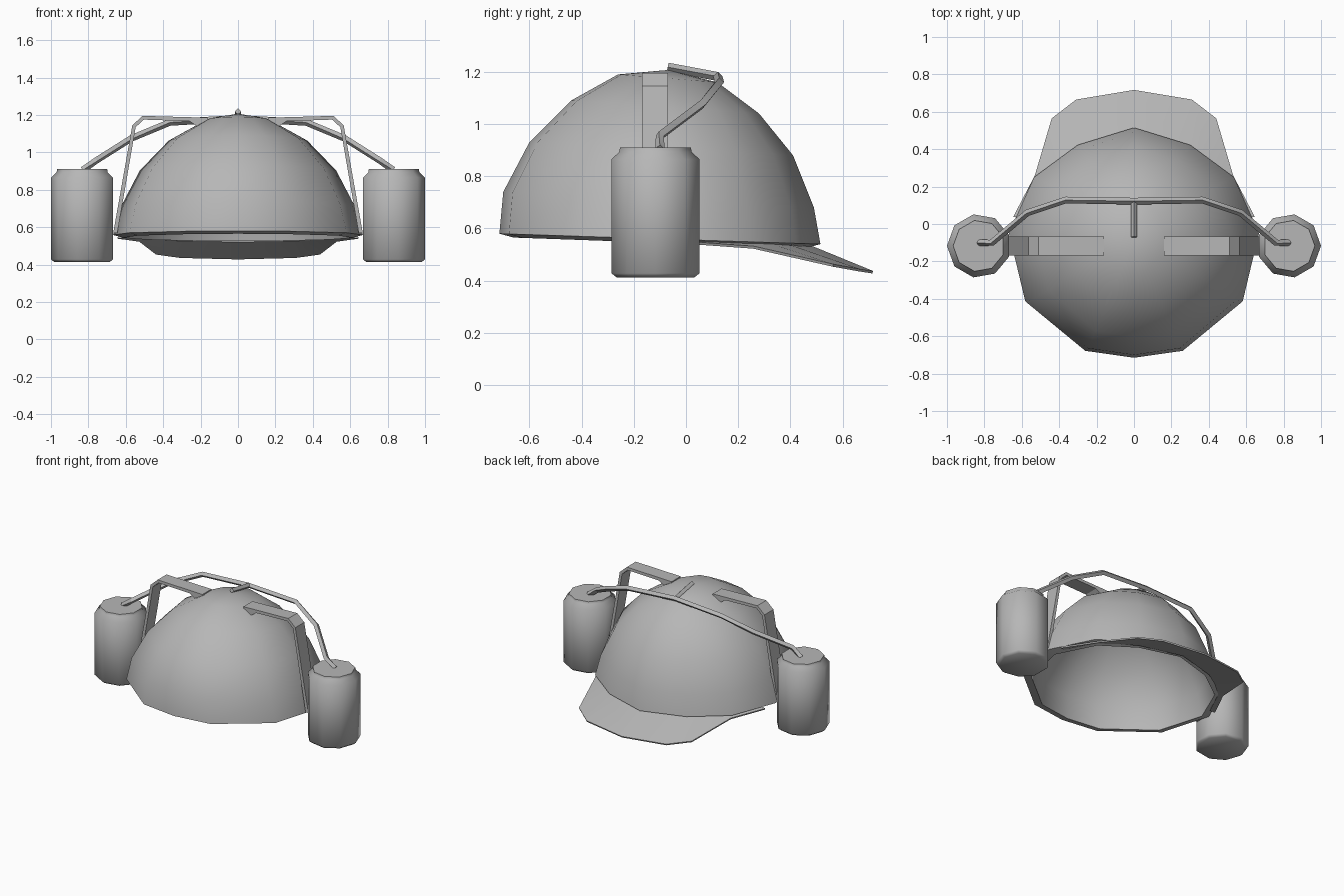
import bpy, bmesh, math
from mathutils import Vector

cube = bpy.data.objects.get("Cube")
if cube:
    bpy.data.objects.remove(cube, do_unlink=True)

grey = bpy.data.materials.new("plain grey")
grey.use_nodes = True
colour = (0.47, 0.47, 0.47, 1)
grey.diffuse_color = colour
grey.node_tree.nodes["Principled BSDF"].inputs["Base Color"].default_value = colour


def finish(name, bm, angle=30):
    bmesh.ops.remove_doubles(bm, verts=bm.verts, dist=0.0005)
    bmesh.ops.recalc_face_normals(bm, faces=bm.faces)
    mesh = bpy.data.meshes.new(name)
    bm.to_mesh(mesh)
    bm.free()
    mesh.materials.append(grey)
    ob = bpy.data.objects.new(name, mesh)
    bpy.context.collection.objects.link(ob)
    bpy.ops.object.select_all(action='DESELECT')
    ob.select_set(True)
    bpy.context.view_layer.objects.active = ob
    bpy.ops.object.shade_smooth_by_angle(angle=math.radians(angle))


def loft(bm, rings):
    """Skin a list of closed rings of points."""
    loops = [[bm.verts.new(p) for p in ring] for ring in rings]
    for a, b in zip(loops, loops[1:]):
        for i in range(len(a)):
            j = (i + 1) % len(a)
            bm.faces.new((a[i], a[j], b[j], b[i]))
    return loops


def mirrored(points):
    return [(-x, y, z) for x, y, z in points]


# Helmet shell: an egg-shaped outline stacked up into a dome, with an inner skin
half = [(0, -1), (.39, -.94), (.87, -.51), (1, .08), (.8, .57), (.45, .85), (0, 1)]
outline = half + [(-x, y) for x, y in half[-2:0:-1]]
# half width, front y, back y, front z, back z
levels = [(.668, -.715, .515, .58, .54), (.627, -.70, .49, .74, .68),
          (.525, -.60, .41, .93, .88), (.37, -.44, .28, 1.09, 1.04),
          (.17, -.26, .12, 1.19, 1.16)]


def dome_ring(level, inset=0, drop=0):
    w, front, back, zf, zb = level
    mid, length = (front + back) / 2, (back - front) / 2
    return [(x * (w - inset), mid + y * (length - inset),
             (zf + zb) / 2 + y * (zb - zf) / 2 - drop) for x, y in outline]


bm = bmesh.new()
inner = [dome_ring(levels[0], .055, .015)]
inner += [dome_ring(l, .045, .012) for l in levels[1:-1]]
inner.append(dome_ring(levels[-1], .02, .035))
loops = loft(bm, inner[::-1] + [dome_ring(l) for l in levels])
for loop, z in ((loops[0], 1.168), (loops[-1], 1.207)):
    top = bm.verts.new((0, -.07, z))
    for i, v in enumerate(loop):
        bm.faces.new((v, loop[(i + 1) % len(loop)], top))
finish("helmet_shell", bm, 50)

# Brim: a thin sloping plate that grows out of the rim
bm = bmesh.new()
inside = [(.61, .03, .553), (.51, .235, .545), (.40, .33, .54), (.29, .405, .535), (0, .49, .53)]
outside = [(.645, .04, .548), (.53, .26, .532), (.44, .565, .463), (.31, .665, .445), (0, .717, .437)]
rows = [[bm.verts.new(p) for p in row + mirrored(row[-2::-1])]
        for row in (inside, outside)]
for i in range(len(rows[0]) - 1):
    bm.faces.new((rows[0][i], rows[1][i], rows[1][i + 1], rows[0][i + 1]))
bmesh.ops.recalc_face_normals(bm, faces=bm.faces)
bmesh.ops.solidify(bm, geom=bm.faces[:], thickness=.01)
finish("brim", bm)

# Cans: nine-sided, with a narrowed neck and a bevelled base
can_profile = [(.152, .413), (.171, .428), (.171, .865), (.141, .893), (.138, .91)]


def can(name, side):
    bm = bmesh.new()
    turns = [i * math.tau / 9 for i in range(9)]
    loops = loft(bm, [[(side * (.829 + r * math.cos(t)), -.117 + r * math.sin(t), z)
                       for t in turns] for r, z in can_profile])
    bm.faces.new(loops[0])
    bm.faces.new(loops[-1])
    finish(name, bm, 60)


# Brackets: bent flat straps with a small wedge where they meet the dome
strap_top = [(.16, 1.185), (.22, 1.187), (.26, 1.188), (.51, 1.195), (.565, 1.145), (.667, .57)]
strap_under = [(.645, .57), (.547, 1.135), (.503, 1.175), (.26, 1.167), (.22, 1.14), (.16, 1.172)]


def bracket(name, side):
    bm = bmesh.new()
    section = strap_top + strap_under
    last = len(section) - 1
    loops = loft(bm, [[(side * x, y, z) for x, z in section] for y in (-.168, -.068)])
    for loop in loops:
        for i in range(len(strap_top) - 1):
            bm.faces.new((loop[i], loop[i + 1], loop[last - 1 - i], loop[last - i]))
    finish(name, bm)


# Drinking tube: diamond section swept along a path
def tube(name, path, radius):
    bm = bmesh.new()
    points = [Vector(p) for p in path]
    rings = []
    for i, p in enumerate(points):
        along = (points[min(i + 1, len(points) - 1)] - points[max(i - 1, 0)]).normalized()
        side = along.cross(Vector((0, 0, 1))).normalized()
        up = side.cross(along)
        rings.append([p + radius * (a * side + b * up)
                      for a, b in ((1, 0), (0, 1), (-1, 0), (0, -1))])
    loops = loft(bm, rings)
    bm.faces.new(loops[0])
    bm.faces.new(loops[-1])
    finish(name, bm)


for label, side in (("left", 1), ("right", -1)):
    can(label + "_can", side)
    bracket(label + "_bracket", side)

arm = [(.83, -.10, .905), (.76, -.10, .955), (.57, .06, 1.075), (.365, .128, 1.16)]
tube("drinking_tube", mirrored(arm) + [(0, .122, 1.182)] + arm[::-1], .018)
tube("mouthpiece", [(0, .122, 1.182), (0, -.07, 1.218)], .017)
